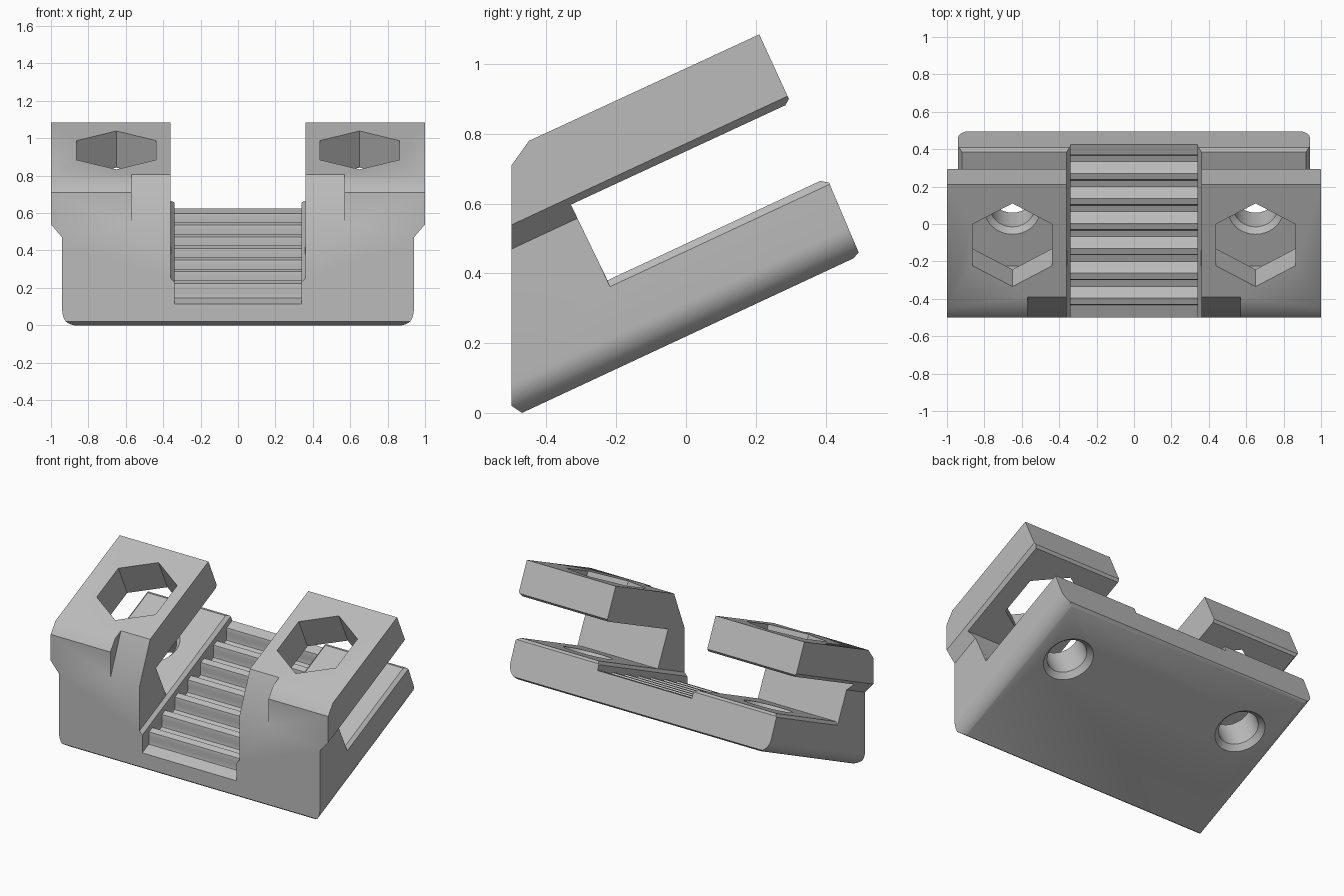
import bpy, bmesh
from math import sin, cos, pi, radians
from mathutils import Matrix

if "Cube" in bpy.data.objects:
    bpy.data.objects.remove(bpy.data.objects["Cube"])

TILT = Matrix.Rotation(radians(25), 4, 'X')   # the clamp leans back
BASE, PAD, ARM_TOP = 0.20, 0.44, 1.2          # heights in the tilted frame


def loft(name, rings, tilted=True):
    """Closed solid through a stack of equal-sized rings."""
    bm = bmesh.new()
    loops = [[bm.verts.new(p) for p in ring] for ring in rings]
    for a, b in zip(loops, loops[1:]):
        for i in range(len(a)):
            j = (i + 1) % len(a)
            bm.faces.new((a[i], a[j], b[j], b[i]))
    bm.faces.new(loops[0])
    bm.faces.new(loops[-1])
    bmesh.ops.recalc_face_normals(bm, faces=bm.faces)
    if tilted:
        bm.transform(TILT)
    mesh = bpy.data.meshes.new(name)
    bm.to_mesh(mesh)
    bm.free()
    obj = bpy.data.objects.new(name, mesh)
    bpy.context.collection.objects.link(obj)
    return obj


def across(name, profile, x0, x1, tilted=True):
    """Side profile extruded from x0 to x1."""
    return loft(name, [[(x, a, b) for a, b in profile] for x in (x0, x1)], tilted)


def along(name, section, y0, y1):
    """Cross-section extruded along the slope."""
    return loft(name, [[(a, y, b) for a, b in section] for y in (y0, y1)])


def ring(cx, cy, r, z, n):
    return [(cx + r * sin(2 * pi * i / n), cy + r * cos(2 * pi * i / n), z) for i in range(n)]


def mirrored(half):
    return half + [(-x, z) for x, z in reversed(half)]


def combine(target, tool, operation='DIFFERENCE'):
    mod = target.modifiers.new("cut", 'BOOLEAN')
    mod.operation, mod.solver, mod.object = operation, 'EXACT', tool
    bpy.context.view_layer.objects.active = target
    bpy.ops.object.modifier_apply(modifier=mod.name)
    bpy.data.objects.remove(tool)


# Body: rounded lower edges, arms flaring to full width
R = 0.09
half = [(0.94 - R + R * sin(t), BASE - 0.005 + R - R * cos(t))
        for t in [pi / 2 * i / 10 for i in range(11)]]
half += [(0.94, 0.637), (1.0, 0.70), (1.0, ARM_TOP)]
body = along("clamp_body", mirrored(half), -1.2, 1.4)

# Side outline with the open slot between plate and arms
outline = [(-0.5, 0.02), (-0.47, 0), (0.48, 0.443), (0.495, 0.46), (0.41, 0.66),
           (0.385, 0.665), (-0.225, 0.38), (-0.33, 0.597), (0.285, 0.882),
           (0.295, 0.90), (0.21, 1.085), (-0.45, 0.78), (-0.5, 0.71)]
combine(body, across("outline", outline, -1.3, 1.3, False), 'INTERSECT')

# Belt channel with rounded teeth on its floor
PITCH, FIRST, LAST = 0.147, -0.276, 0.606


def floor_height(u):
    if u > LAST:
        wave = 1
    elif u < FIRST - PITCH / 2:
        wave = -1
    else:
        wave = max(-1, min(1, 1.5 * cos(2 * pi * (u - FIRST) / PITCH)))
    return 0.35 + 0.035 * wave


steps = [FIRST - PITCH / 2 + PITCH * i / 24 for i in range(24 * 6 + 13)]
teeth = [(u, floor_height(u)) for u in [-0.9] + steps + [0.9]]
combine(body, across("teeth", teeth + [(0.9, 0.43), (-0.9, 0.43)], -0.34, 0.34))
gap = mirrored([(0.33, PAD - 0.03), (0.36, PAD), (0.36, ARM_TOP)])
combine(body, along("gap", gap, -1, 1))

for s in (-1, 1):
    x = 0.65 * s
    # Nut pocket through the arm
    combine(body, loft("nut_pocket", [ring(x, 0.294, 0.245, z, 6) for z in (0.6, 1.0)]))
    # Bolt hole through the plate, countersunk at both ends
    stack = [(0.18, BASE - 0.03), (0.12, BASE + 0.03), (0.12, PAD - 0.03), (0.18, PAD + 0.03)]
    combine(body, loft("bolt_hole", [ring(x, 0.294, r, z, 40) for r, z in stack]))
    # Sloping relief at the inner front corner of the arm
    relief = [(-0.349, 0.91), (-0.541, 0.44), (-0.8, 0.44), (-0.8, 0.91)]
    combine(body, across("relief", relief, *sorted((0.3 * s, 0.57 * s)), False))
    # Narrow chamfer on the outer edge of the plate
    edge = [(0.92 * s, PAD), (0.97 * s, PAD - 0.05), (0.97 * s, PAD + 0.05), (0.92 * s, PAD + 0.05)]
    combine(body, along("edge", edge, -0.0445, 0.9))

# Material and shading
grey = bpy.data.materials.new("light_grey")
grey.use_nodes = True
color = (0.5, 0.5, 0.5, 1)
grey.diffuse_color = color
grey.node_tree.nodes["Principled BSDF"].inputs["Base Color"].default_value = color
body.data.materials.clear()
body.data.materials.append(grey)
for face in body.data.polygons:
    face.material_index = 0
bpy.ops.object.select_all(action='DESELECT')
body.select_set(True)
bpy.context.view_layer.objects.active = body
bpy.ops.object.shade_smooth_by_angle(angle=radians(30))
